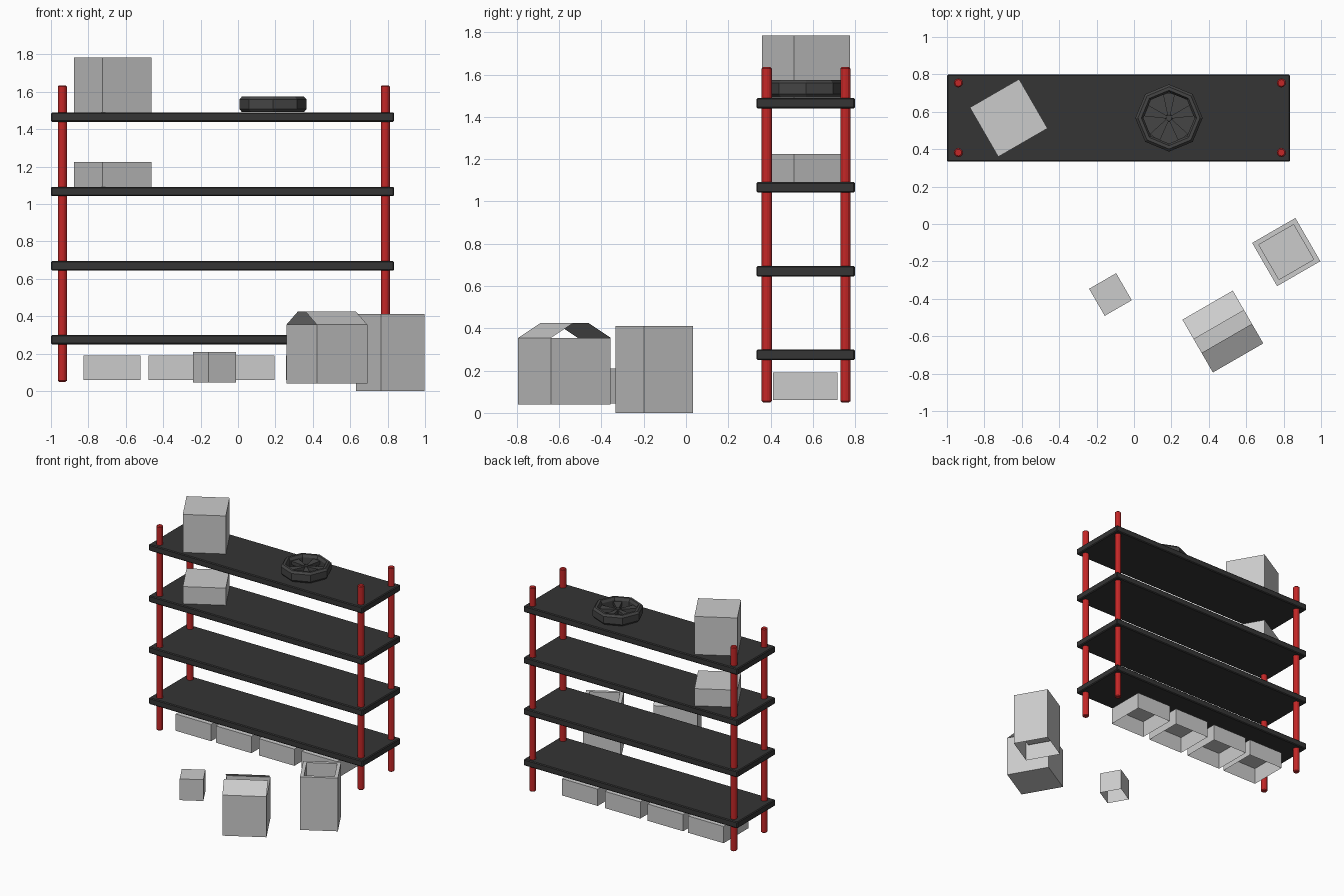
import bpy, bmesh
from math import radians, sin, cos, pi
from mathutils import Matrix, Vector

if "Cube" in bpy.data.objects:
    bpy.data.objects.remove(bpy.data.objects["Cube"])


def material(name, rgb):
    m = bpy.data.materials.new(name)
    m.diffuse_color = (*rgb, 1)
    m.use_nodes = True
    m.node_tree.nodes["Principled BSDF"].inputs["Base Color"].default_value = m.diffuse_color
    return m


BLACK = material("black", (0.035, 0.035, 0.035))
DARK = material("dark_grey", (0.06, 0.06, 0.06))
RED = material("red", (0.55, 0.02, 0.02))


def finish(name, bm, loc=(0, 0, 0), rot=0, mat=None, bevel=0):
    me = bpy.data.meshes.new(name)
    bm.to_mesh(me)
    bm.free()
    ob = bpy.data.objects.new(name, me)
    bpy.context.collection.objects.link(ob)
    ob.location = loc
    ob.rotation_euler.z = radians(rot)
    if mat:
        me.materials.append(mat)
    if bevel:
        b = ob.modifiers.new("bevel", 'BEVEL')
        b.width, b.segments, b.limit_method = bevel, 1, 'ANGLE'
        b.angle_limit = radians(50)
    return ob


def box_bm(sx, sy, h, remove=None):
    """Box standing on z = 0; optionally drop the top (1) or bottom (-1)."""
    bm = bmesh.new()
    bmesh.ops.create_cube(bm, size=1, matrix=Matrix.Translation((0, 0, h / 2))
                          @ Matrix.Diagonal((sx, sy, h, 1)))
    bm.normal_update()
    if remove:
        bmesh.ops.delete(bm, geom=[f for f in bm.faces if f.normal.z * remove > 0.5],
                         context='FACES')
    return bm


# Shelf boards
for i, z in enumerate((0.25, 0.645, 1.042, 1.44)):
    finish(f"shelf_{i + 1}", box_bm(1.835, 0.466, 0.05), (-0.0825, 0.566, z), 0, BLACK, 0.006)

# Four round posts
for x in (-0.939, 0.788):
    for y in (0.382, 0.754):
        bm = bmesh.new()
        bmesh.ops.create_cone(bm, cap_ends=True, segments=12, radius1=0.024, radius2=0.024,
                              depth=1.585)
        finish("post", bm, (x, y, 0.8425), 0, RED, 0.006)

# Cartons on the upper shelves
finish("top_carton", box_bm(0.304, 0.304, 0.295, -1), (-0.67, 0.567, 1.49), 30)
finish("low_carton", box_bm(0.304, 0.304, 0.135, -1), (-0.67, 0.567, 1.09), 30)

# Upturned trays below the lowest shelf
for x in (-0.825, -0.478, -0.11, 0.256):
    finish("tray", box_bm(0.305, 0.305, 0.13, -1), (x + 0.1525, 0.565, 0.06))

# Small upturned box on the floor
finish("small_box", box_bm(0.167, 0.167, 0.165, -1), (-0.126, -0.377, 0.045), 30)

# Tall bin with a recessed top
bm = box_bm(0.267, 0.267, 0.412, -1)
top = [f for f in bm.faces if f.normal.z > 0.5]
bmesh.ops.inset_region(bm, faces=top, thickness=0.037)
ext = bmesh.ops.extrude_face_region(bm, geom=top)
bmesh.ops.delete(bm, geom=top, context='FACES')
bmesh.ops.translate(bm, vec=(0, 0, -0.3),
                    verts=[v for v in ext["geom"] if isinstance(v, bmesh.types.BMVert)])
finish("tall_bin", bm, (0.814, -0.15, 0), 30)

# Open carton with two raised flaps
SX, SY, H = 0.311, 0.326, 0.315
bm = box_bm(SX, SY, H, 1)
for s in (-1, 1):
    pts = [(-SX / 2, s * SY / 2, H), (SX / 2, s * SY / 2, H),
           (SX / 2, s * (SY / 2 - 0.121), H + 0.07), (-SX / 2, s * (SY / 2 - 0.121), H + 0.07)]
    bm.faces.new([bm.verts.new(p) for p in (pts if s < 0 else pts[::-1])])
bmesh.ops.remove_doubles(bm, verts=bm.verts, dist=0.0001)
finish("flap_carton", bm, (0.475, -0.575, 0.04), 30)

# Wheel: eight-sided tyre with a closed back
profile = [(0.0, 0.012), (0.137, 0.012), (0.137, 0.065), (0.148, 0.085), (0.166, 0.085),
           (0.18, 0.07), (0.18, 0.018), (0.166, 0.002), (0.0, 0.002)]
bm = bmesh.new()
rings = [[bm.verts.new((r * cos(k * pi / 4), r * sin(k * pi / 4), z)) for k in range(8)]
         for r, z in profile]
for a, b in zip(rings, rings[1:]):
    for k in range(8):
        n = (k + 1) % 8
        bm.faces.new((a[k], a[n], b[n], b[k]))
bmesh.ops.remove_doubles(bm, verts=bm.verts, dist=0.0001)
bmesh.ops.dissolve_degenerate(bm, edges=bm.edges, dist=0.0001)
bmesh.ops.recalc_face_normals(bm, faces=bm.faces)
finish("wheel_tyre", bm, (0.187, 0.567, 1.49), 0, DARK)

# Wedge-shaped spokes and hub
bm = bmesh.new()
for k in range(5):
    turn = Matrix.Rotation(pi / 2 + k * 2 * pi / 5, 3, 'Z')
    outline = [(0.01, -0.007), (0.13, -0.032), (0.13, 0.032), (0.01, 0.007)]
    up = [bm.verts.new(turn @ Vector((x, y, 0.058))) for x, y in outline]
    down = [bm.verts.new(turn @ Vector((x, y, 0.03))) for x, y in outline]
    bm.faces.new(up)
    bm.faces.new(down[::-1])
    for j in range(4):
        n = (j + 1) % 4
        bm.faces.new((up[j], down[j], down[n], up[n]))
bmesh.ops.create_cone(bm, cap_ends=True, segments=8, radius1=0.02, radius2=0.016, depth=0.055,
                      matrix=Matrix.Translation((0, 0, 0.0375)))
finish("wheel_spokes", bm, (0.187, 0.567, 1.49), 0, DARK)
